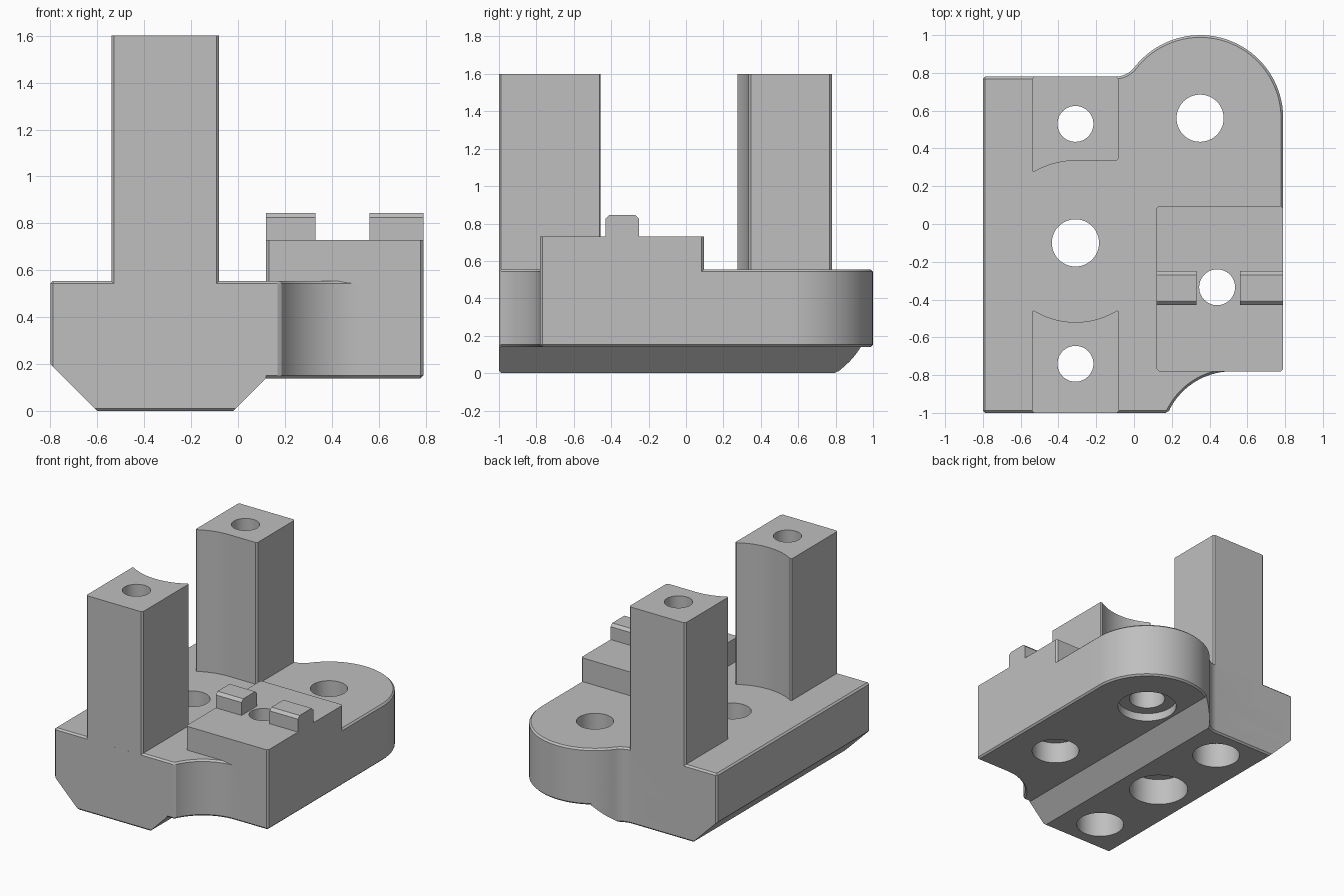
import bpy, bmesh, math
from mathutils import Vector

if "Cube" in bpy.data.objects:
    bpy.data.objects.remove(bpy.data.objects["Cube"], do_unlink=True)

CHAMFER = 0.012

grey = bpy.data.materials.new("plain grey")
grey.use_nodes = True
grey.diffuse_color = (0.52, 0.52, 0.52, 1)
grey.node_tree.nodes["Principled BSDF"].inputs["Base Color"].default_value = grey.diffuse_color


def arc(cx, cy, r, start, end, steps):
    """Points along an arc, angles in degrees."""
    angles = [math.radians(start + (end - start) * i / steps) for i in range(steps + 1)]
    return [(cx + r * math.cos(a), cy + r * math.sin(a)) for a in angles]


def prism(name, points, low, high, axis="z", rims=(), corners=False):
    """Extrude a 2D outline along an axis; chamfer chosen rims and upright corners."""
    place = {"z": lambda p, h: (p[0], p[1], h),
             "y": lambda p, h: (p[0], h, p[1]),
             "x": lambda p, h: (h, p[0], p[1])}[axis]
    bm = bmesh.new()
    bottom = [bm.verts.new(place(p, low)) for p in points]
    top = [bm.verts.new(place(p, high)) for p in points]
    bm.faces.new(bottom)
    bm.faces.new(top)
    for i in range(len(points)):
        j = (i + 1) % len(points)
        bm.faces.new((bottom[i], bottom[j], top[j], top[i]))
    bmesh.ops.recalc_face_normals(bm, faces=bm.faces)
    chosen = []
    for e in bm.edges:
        za, zb = (v.co.z for v in e.verts)
        upright = abs(za - zb) > 1e-4
        sharp = e.calc_face_angle(0) > math.radians(30)
        if sharp and ((upright and corners) or
                      (not upright and any(abs(za - r) < 1e-4 for r in rims))):
            chosen.append(e)
    if chosen:
        bmesh.ops.bevel(bm, geom=chosen, offset=CHAMFER, segments=1,
                        affect="EDGES", clamp_overlap=False)
        bmesh.ops.recalc_face_normals(bm, faces=bm.faces)
    mesh = bpy.data.meshes.new(name)
    bm.to_mesh(mesh)
    bm.free()
    mesh.materials.append(grey)
    ob = bpy.data.objects.new(name, mesh)
    bpy.context.collection.objects.link(ob)
    return ob


def combine(target, other, operation):
    """Apply an exact boolean and drop the second solid."""
    mod = target.modifiers.new("boolean", "BOOLEAN")
    mod.operation, mod.solver, mod.object = operation, "EXACT", other
    bpy.context.view_layer.objects.active = target
    bpy.ops.object.modifier_apply(modifier=mod.name)
    bpy.data.objects.remove(other, do_unlink=True)


# Plan outline: front scallop, round rear lobe and its fillet
outline = [(-0.8, -1)]
outline += arc(0.518, -1.15, 0.37, 156.1, 90, 14)
outline += [(0.79, -0.78)]
outline += arc(0.35, 0.56, 0.44, 0, 142.1, 36)
outline += arc(-0.1, 0.91, 0.13, -37.9, -90, 8)[1:]
outline += [(-0.8, 0.78)]

# Main slab, trimmed along its sloping lower left side
left_slope = [(-0.8, 0.2), (-0.6, 0)]
body = prism("bracket_body", outline, 0.14, 0.555, rims=(0.14, 0.555), corners=True)
trim = prism("slab_trim", left_slope + [(1.2, 0), (1.2, 0.9), (-0.8, 0.9)], -1.5, 1.5, "y")
combine(body, trim, "INTERSECT")

# Lower keel with sloping sides
keel = prism("keel", outline, 0, 0.3, rims=(0,), corners=True)
keel_form = prism("keel_form", left_slope + [(-0.02, 0), (0.12, 0.14), (0.12, 0.4), (-0.8, 0.4)],
                  -1.5, 1.5, "y")
combine(keel, keel_form, "INTERSECT")
combine(body, keel, "UNION")

# Tall posts with hollowed inner faces
half = math.degrees(math.asin(0.23 / 0.42))
front_pts = [(-0.54, -1), (-0.08, -1)] + arc(-0.31, -0.1, 0.42, half - 90, -half - 90, 16)
swing = math.degrees(math.asin(0.23 / 0.435))
back_pts = [(-0.08, 0.78), (-0.54, 0.78)] + arc(-0.31, -0.1, 0.435, 90 + swing, 90, 10) + [(-0.08, 0.335)]
for name, pts in (("front_post", front_pts), ("back_post", back_pts)):
    combine(body, prism(name, pts, 0.35, 1.6, corners=True), "UNION")

# Raised block with two locating pegs
block = [(0.12, -0.78), (0.79, -0.78), (0.79, 0.095), (0.12, 0.095)]
combine(body, prism("raised_block", block, 0.35, 0.73, corners=True), "UNION")
peg = [(-0.43, 0.6), (-0.25, 0.6), (-0.25, 0.825), (-0.27, 0.845), (-0.41, 0.845), (-0.43, 0.825)]
for x0, x1 in ((0.12, 0.33), (0.56, 0.79)):
    combine(body, prism("peg", peg, x0, x1, "x"), "UNION")

# Through holes with counterbores underneath: x, y, radius, bore radius, bore top
holes = [(-0.31, -0.74, 0.095, 0.165, 0.19),
         (-0.31, 0.53, 0.095, 0.165, 0.19),
         (-0.31, -0.1, 0.125, 0.205, 0.2),
         (0.35, 0.56, 0.125, 0.205, 0.2),
         (0.44, -0.335, 0.095, 0.165, 0.3)]
for x, y, r, bore, depth in holes:
    for radius, top in ((r, 2), (bore, depth)):
        ring = arc(x, y, radius, 0, 360, 48)[:-1]
        combine(body, prism("hole_cutter", ring, -0.2, top), "DIFFERENCE")

# Smooth the curved walls and keep the edges crisp
bpy.ops.object.select_all(action="DESELECT")
body.select_set(True)
bpy.context.view_layer.objects.active = body
bpy.ops.object.shade_smooth_by_angle(angle=math.radians(25))
